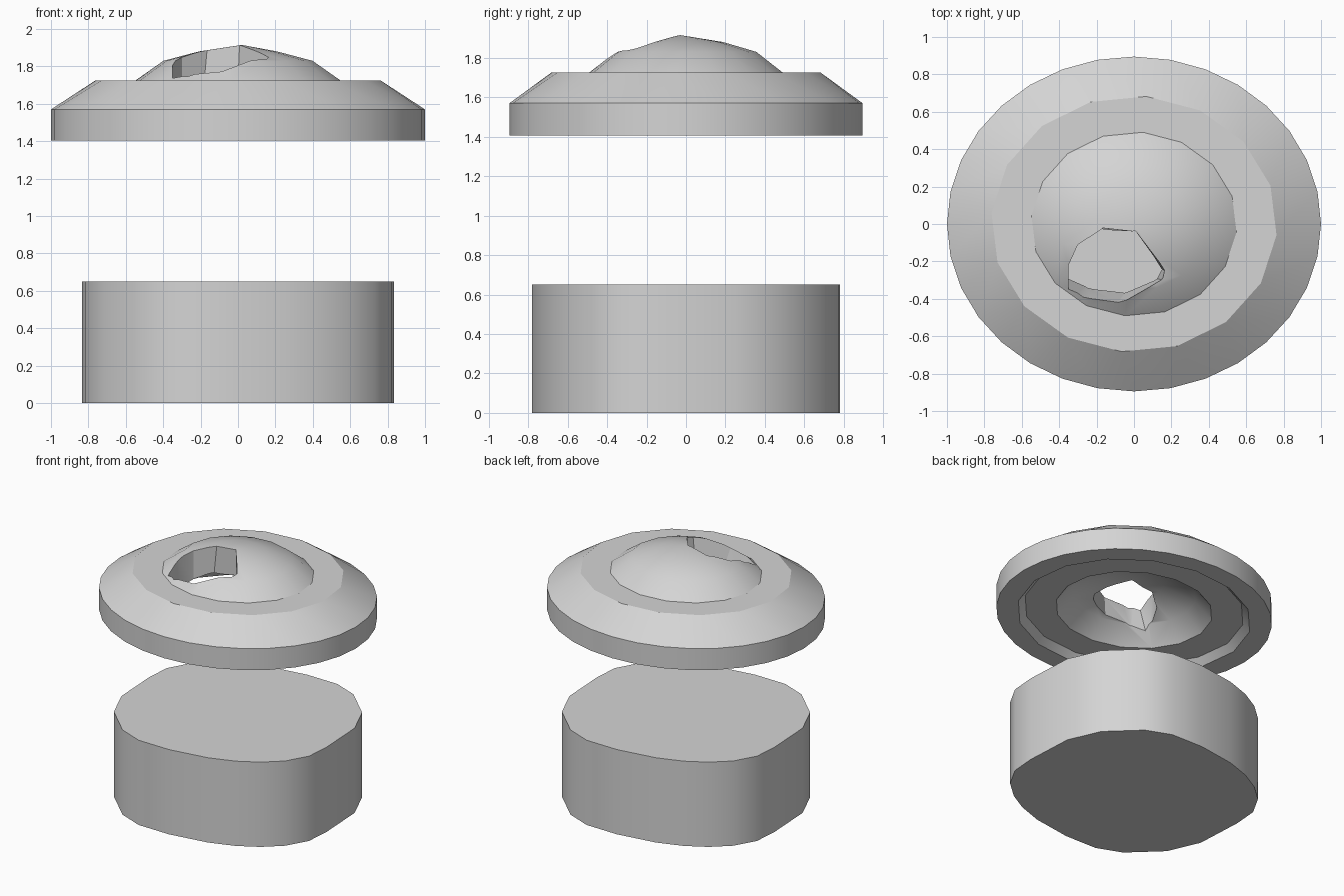
import bpy
import bmesh
from math import cos, sin, tau, radians

cube = bpy.data.objects.get("Cube")
if cube:
    bpy.data.objects.remove(cube, do_unlink=True)

GREY = (0.66, 0.66, 0.66, 1)
mat = bpy.data.materials.new("light_grey")
mat.use_nodes = True
mat.diffuse_color = GREY
mat.node_tree.nodes["Principled BSDF"].inputs["Base Color"].default_value = GREY

ASPECT = 0.895   # depth of the oval relative to its width
TWIST = radians(-5)


def finish(name, bm):
    bmesh.ops.recalc_face_normals(bm, faces=bm.faces)
    mesh = bpy.data.meshes.new(name)
    bm.to_mesh(mesh)
    bm.free()
    mesh.materials.append(mat)
    obj = bpy.data.objects.new(name, mesh)
    bpy.context.collection.objects.link(obj)
    return obj


def select(obj):
    bpy.ops.object.select_all(action='DESELECT')
    obj.select_set(True)
    bpy.context.view_layer.objects.active = obj


def smooth(obj):
    select(obj)
    bpy.ops.object.shade_smooth_by_angle(angle=radians(30))


def oval(bm, n, r, z, twist=0.0):
    return [bm.verts.new((r * cos(tau * i / n + twist),
                          r * ASPECT * sin(tau * i / n + twist), z)) for i in range(n)]


def join(bm, a, b):
    """Skin two rings; the first may have twice as many points."""
    n = len(b)
    for i in range(n):
        j = (i + 1) % n
        if len(a) == n:
            bm.faces.new((a[i], a[j], b[j], b[i]))
        else:
            p, q, r = a[2 * i], a[2 * i + 1], a[(2 * i + 2) % len(a)]
            bm.faces.new((p, q, b[i]))
            bm.faces.new((q, b[j], b[i]))
            bm.faces.new((q, r, b[j]))


def cap(bm, ring, point):
    tip = bm.verts.new(point)
    for i, v in enumerate(ring):
        bm.faces.new((v, ring[(i + 1) % len(ring)], tip))


def prism(name, low, high, z0, z1):
    bm = bmesh.new()
    a = [bm.verts.new((x, y, z0)) for x, y in low]
    b = [bm.verts.new((x, y, z1)) for x, y in high]
    join(bm, a, b)
    bm.faces.new(a)
    bm.faces.new(b)
    return finish(name, bm)


# Base: a solid drum whose outline repeats after half a turn
half = [(0.835, -0.12), (0.82, -0.31), (0.73, -0.47), (0.60, -0.585), (0.45, -0.67),
        (0.26, -0.735), (-0.04, -0.78), (-0.30, -0.775), (-0.49, -0.70),
        (-0.71, -0.49), (-0.815, -0.25)]
outline = half + [(-x, -y) for x, y in half]
smooth(prism("base_drum", outline, outline, 0, 0.65))

# Lid: domed shell with a shallow recess underneath
bm = bmesh.new()
rim_low = oval(bm, 32, 1, 1.405)
rim_high = oval(bm, 32, 1, 1.57)
join(bm, rim_low, rim_high)
outside = [(0.765, 1.725), (0.55, 1.725), (0.40, 1.83), (0.21, 1.88)]
inside = [(0.85, 1.405), (0.80, 1.455), (0.57, 1.455), (0.45, 1.585), (0.22, 1.675)]
for start, profile, tip in ((rim_high, outside, (0.02, -0.03, 1.915)),
                            (rim_low, inside, (0, 0, 1.71))):
    ring = start
    for r, z in profile:
        nxt = oval(bm, 16, r, z, TWIST)
        join(bm, ring, nxt)
        ring = nxt
    cap(bm, ring, tip)
lid = finish("lid", bm)

# Ragged opening through the front of the dome
low = [(-0.20, -0.03), (-0.01, -0.01), (0.14, -0.24), (0.11, -0.29),
       (-0.03, -0.34), (-0.24, -0.32), (-0.35, -0.28), (-0.35, -0.22), (-0.30, -0.11)]
high = [(-0.16, -0.02), (0.01, -0.04), (0.17, -0.25), (0.16, -0.30),
        (-0.12, -0.47), (-0.30, -0.45), (-0.35, -0.41), (-0.35, -0.22), (-0.30, -0.11)]
cutter = prism("opening_cutter", low, high, 1.5, 1.95)
cut = lid.modifiers.new("opening", 'BOOLEAN')
cut.operation = 'DIFFERENCE'
cut.solver = 'EXACT'
cut.object = cutter
select(lid)
bpy.ops.object.modifier_apply(modifier=cut.name)
bpy.data.objects.remove(cutter, do_unlink=True)
smooth(lid)
